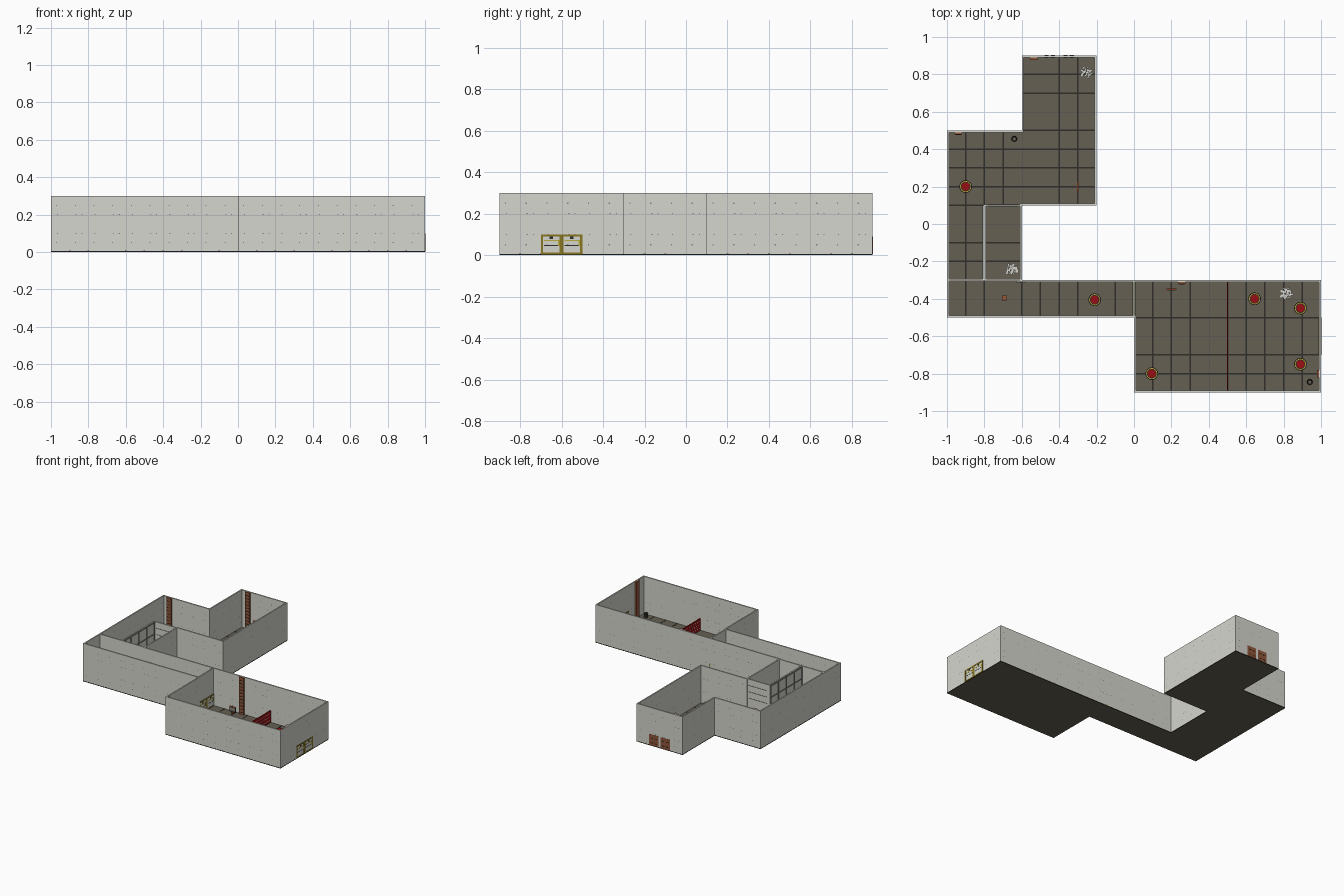
import bpy, bmesh, math, random
from mathutils import Matrix, Vector

if "Cube" in bpy.data.objects:
    bpy.data.objects.remove(bpy.data.objects["Cube"])
random.seed(4)


def mat(name, r, g, b):
    m = bpy.data.materials.new(name)
    m.diffuse_color = (r, g, b, 1)
    m.use_nodes = True
    m.node_tree.nodes["Principled BSDF"].inputs["Base Color"].default_value = m.diffuse_color
    return m


WALL = mat("concrete grey", .67, .67, .62)
FRAME = mat("steel grey", .24, .24, .23)
TILE = mat("floor brown grey", .13, .117, .086)
DARK = mat("dark seams", .028, .026, .021)
YELLOW = mat("hazard yellow", .5, .4, .04)
OLIVE = mat("dull yellow", .24, .18, .015)
RED = mat("warning red", .32, .004, .006)
RUST = mat("rust brown", .29, .095, .042)
ORANGE = mat("orange", .45, .11, .03)
RUBBLE = mat("pale rubble", .65, .65, .61)
H, T, F = .3, .01, .006   # wall height, wall thickness, floor level


def finish(name, bm, *mats):
    me = bpy.data.meshes.new(name)
    bm.to_mesh(me)
    bm.free()
    for m in mats:
        me.materials.append(m)
    ob = bpy.data.objects.new(name, me)
    bpy.context.collection.objects.link(ob)
    return ob


def add_box(bm, lo, hi, idx=0, rot=0):
    c = [(a + b) / 2 for a, b in zip(lo, hi)]
    s = [abs(b - a) for a, b in zip(lo, hi)]
    M = Matrix.Translation(c) @ Matrix.Rotation(rot, 4, 'Z') @ Matrix.Diagonal((*s, 1))
    g = bmesh.ops.create_cube(bm, size=1, matrix=M)
    for f in {f for v in g['verts'] for f in v.link_faces}:
        f.material_index = idx


def boxes(name, items, *mats):
    bm = bmesh.new()
    for it in items:
        add_box(bm, *it)
    return finish(name, bm, *mats)


# Outline of the connected rooms, counter-clockwise
outline = [(0, -.9), (1, -.9), (1, -.3), (-.6, -.3), (-.6, .1), (-.2, .1),
           (-.2, .9), (-.6, .9), (-.6, .5), (-1, .5), (-1, -.5), (0, -.5)]
P = [Vector(p) for p in outline]
n = len(P)
dirs = [(P[(i + 1) % n] - P[i]).normalized() for i in range(n)]
ins = [Vector((-d.y, d.x)) for d in dirs]

# Floor slab, same colour above and below, dark rim
bm = bmesh.new()
lo = [bm.verts.new((p.x, p.y, 0)) for p in P]
hi = [bm.verts.new((p.x, p.y, F)) for p in P]
bm.faces.new(lo[::-1]).material_index = 1
bm.faces.new(hi).material_index = 1
for i in range(n):
    j = (i + 1) % n
    bm.faces.new((lo[i], lo[j], hi[j], hi[i]))
finish("floor", bm, DARK, TILE)

# Floor grooves: room bounds, x lines, y lines
rooms = [((0, 1, -.9, -.3), (.1, .2, .3, .5, .6, .7, .8, .9), (-.5, -.7, -.8)),
         ((-1, 0, -.5, -.3), (-.9, -.8, -.6, -.5, -.4, -.3, -.1), ()),
         ((-1, -.6, -.3, .1), (-.9,), (-.2, -.1)),
         ((-1, -.6, .1, .5), (-.9, -.8, -.7), (.1, .2, .3, .4)),
         ((-.6, -.2, .1, .9), (-.4, -.3), (.2, .3, .4, .5, .7, .8))]
g, z0, z1 = .004, F, F + .0012
items = []
for (x0, x1, y0, y1), xs, ys in rooms:
    items += [((x - g, y0, z0), (x + g, y1, z1)) for x in xs]
    items += [((x0, y - g, z0), (x1, y + g, z1)) for y in ys]
boxes("floor_grooves", items, DARK)

# Outer wall ring
bm = bmesh.new()
rings = []
for inset in (False, True):
    for z in (F, H):
        q = [P[i] + (ins[i] + ins[i - 1]) * (T if inset else 0) for i in range(n)]
        rings.append([bm.verts.new((v.x, v.y, z)) for v in q])
ob_, ot, ib, it_ = rings
for i in range(n):
    j = (i + 1) % n
    for a, b in ((ob_, ot), (ot, it_), (it_, ib), (ib, ob_)):
        bm.faces.new((a[i], a[j], b[j], b[i]))
finish("outer_walls", bm, WALL)

# Inner partitions
boxes("partitions", [((-.805, -.3, F), (-.795, .105, H)),
                     ((-.8, .095, F), (-.6, .105, H)),
                     ((-.99, -.305, F), (-.6, -.295, H)),
                     ((-.005, -.5, F), (.005, -.305, H))], WALL)

# Rivets on both faces of every outer wall
bm = bmesh.new()
r = .0028
for i in range(n):
    d, L = dirs[i], (P[(i + 1) % n] - P[i]).length
    spots = []
    for k in range(round(L * 10)):
        t = k * .1 + .05
        spots += [(t - .02, .05), (t - .02, .25), (t - .015, .1), (t - .015, .2)]
        if k % 2:
            spots += [(t + .015, .1), (t + .015, .2)]
    for t, z in spots:
        for off, s in ((-.0006, 1), (T + .0006, -1)):
            c = P[i] + d * t + ins[i] * off
            quad = [bm.verts.new((c.x + d.x * u * s, c.y + d.y * u * s, z + w))
                    for u, w in ((-r, -r), (r, -r), (r, r), (-r, r))]
            bm.faces.new(quad)
finish("wall_rivets", bm, FRAME)

# Framed panels on the long partition, slats on the short one
items = []
for s in (-1, 1):
    xa, xb = -.8 + s * .004, -.8 + s * .009
    for k in range(5):
        y = -.295 + k * .0975
        items.append(((xa, y - .004, F), (xb, y + .004, H - .004)))
    for z in (.1, .2, .29):
        items.append(((xa, -.295, z - .004), (xb, .1, z + .004)))
    for z in (.05, .15, .2, .25):
        items.append(((-.78, .1 + s * .004, z - .002), (-.62, .1 + s * .007, z + .002)))
boxes("partition_frames", items, FRAME)


# Yellow double door, in a plane of constant x
def yellow_door(name, x, y0, sides, w):
    items = [((x - w + .002, y0, F), (x + w - .002, y0 + .2, .1), 0)]
    xl, xr = x - w, x + w
    for k in (0, 1):
        a, b = y0 + k * .1, y0 + k * .1 + .1
        items += [((xl, a, .004), (xr, a + .01, .1), 1), ((xl, b - .01, .004), (xr, b, .1), 1),
                  ((xl, a, .09), (xr, b, .1), 1), ((xl, a, .004), (xr, b, .012), 1)]
        for s in sides:
            u, v = x + s * (w - .003), x + s * (w - .001)
            items += [((u, a + .015, .067), (v, b - .01, .073), 3),
                      ((u, b - .018, .045), (v, b - .01, .073), 3),
                      ((u, a + .015, .045), (v, b - .018, .048), 2),
                      ((u, a + .042, .078), (v, a + .058, .09), 2)]
    boxes(name, items, WALL, OLIVE, DARK, YELLOW)


yellow_door("east_door", .995, -.7, (-1, 1), .0075)
yellow_door("corridor_door", 0, -.5, (-1, 1), .0085)

# Rusty double door on the back wall
items = []
for x in (-.49, -.39):
    items.append(((x, .889, F), (x + .08, .9015, .09), 0))
    items += [((x + .012 + (k % 2) * .034, .888, .022 + k // 2 * .038),
               (x + .034 + (k % 2) * .034, .9025, .028 + k // 2 * .038), 1) for k in range(4)]
boxes("rusty_door", items, RUST, DARK)

# Red barrier across the big room
items = [((.497, -.89, F), (.503, -.31, .1), 0)]
for k in range(24):
    for j in range(3):
        y = -.875 + k * .024 + (j % 2) * .012
        items.append(((.496, y - .004, .023 + j * .027), (.504, y + .004, .031 + j * .027), 1))
boxes("red_barrier", items, RED, RUBBLE)

# Rusty ladder columns against the walls
for k, (x, y, wx, wy) in enumerate([(-.94, .484, .02, .006), (-.535, .884, .02, .006),
                                    (.255, -.316, .02, .006), (.984, -.8, .006, .02)]):
    items = [((x - wx, y - wy, F), (x + wx, y + wy, H - .002), 0)]
    items += [((x - wx * .7 - .001, y - wy * .7 - .003, z), (x + wx * .7, y + wy * .7, z + .005), 1)
              for z in [.02 + i * .025 for i in range(11)]]
    boxes(f"rust_column_{k}", items, RUST, DARK)

# Round warning pads: dark rim, yellow ring with studs, red centre
pads = [(-.9, .2), (-.21, -.405), (.095, -.8), (.645, -.4), (.89, -.45), (.89, -.75)]
for k, (x, y) in enumerate(pads):
    bm = bmesh.new()
    for rad, h, idx in ((.034, .012, 1), (.03, .015, 2), (.026, .017, 1), (.022, .02, 0)):
        before = set(bm.faces)
        bmesh.ops.create_cone(bm, cap_ends=True, segments=16, radius1=rad, radius2=rad, depth=h,
                              matrix=Matrix.Translation((x, y, F + h / 2)))
        for f in set(bm.faces) - before:
            f.material_index = idx
    finish(f"warning_pad_{k}", bm, RED, DARK, YELLOW)

# Rubble piles
for k, (x, y) in enumerate([(-.255, .81), (-.655, -.245), (.815, -.37)]):
    items = []
    for i in range(15):
        a, q = i * 2.4, .03 * math.sqrt((i + .5) / 15)
        cx, cy = x + q * math.cos(a), y + q * math.sin(a)
        w, d, h = (random.uniform(.006, .011) for _ in range(3))
        items.append(((cx - w, cy - d * .6, F), (cx + w, cy + d * .6, F + h), 0, random.uniform(0, 3)))
    boxes(f"rubble_{k}", items, RUBBLE)

# Open buckets
for k, (x, y) in enumerate([(-.64, .455), (.94, -.845)]):
    bm = bmesh.new()
    bmesh.ops.create_cone(bm, cap_ends=True, segments=12, radius1=.013, radius2=.016, depth=.035,
                          matrix=Matrix.Translation((x, y, F + .0175)))
    top = max(bm.faces, key=lambda f: f.calc_center_median().z)
    bmesh.ops.inset_region(bm, faces=[top], thickness=.006)
    bmesh.ops.translate(bm, verts=top.verts, vec=(0, 0, -.02))
    top.material_index = 1
    finish(f"bucket_{k}", bm, DARK, TILE)

# Standing signs and a small crate
for k, (x, y, a, b) in enumerate([(.2, -.35, .026, .004), (-.3, .2, .004, .026)]):
    boxes(f"standing_sign_{k}", [((x - .004, y - .008, F), (x + .004, y + .008, .03), 0),
                                 ((x - a, y - b, .025), (x + a, y + b, .058), 1),
                                 ((x - a * .75 - .0015, y - b * .75 - .0015, .032),
                                  (x + a * .75 + .0015, y + b * .75 + .0015, .055), 2),
                                 ((x - a, y - b, .058), (x + a, y + b, .065), 0)], ORANGE, DARK, FRAME)
boxes("small_crate", [((-.705, -.408, F), (-.68, -.383, .03))], RUST)
boxes("wall_plate", [((-.63, -.312, .1), (-.58, -.304, .14))], FRAME)

# Recalculate normals everywhere except the loose rivet plates
for ob in bpy.context.collection.objects:
    bm = bmesh.new()
    bm.from_mesh(ob.data)
    if ob.name != "wall_rivets":
        bmesh.ops.recalc_face_normals(bm, faces=bm.faces)
    bm.to_mesh(ob.data)
    bm.free()
